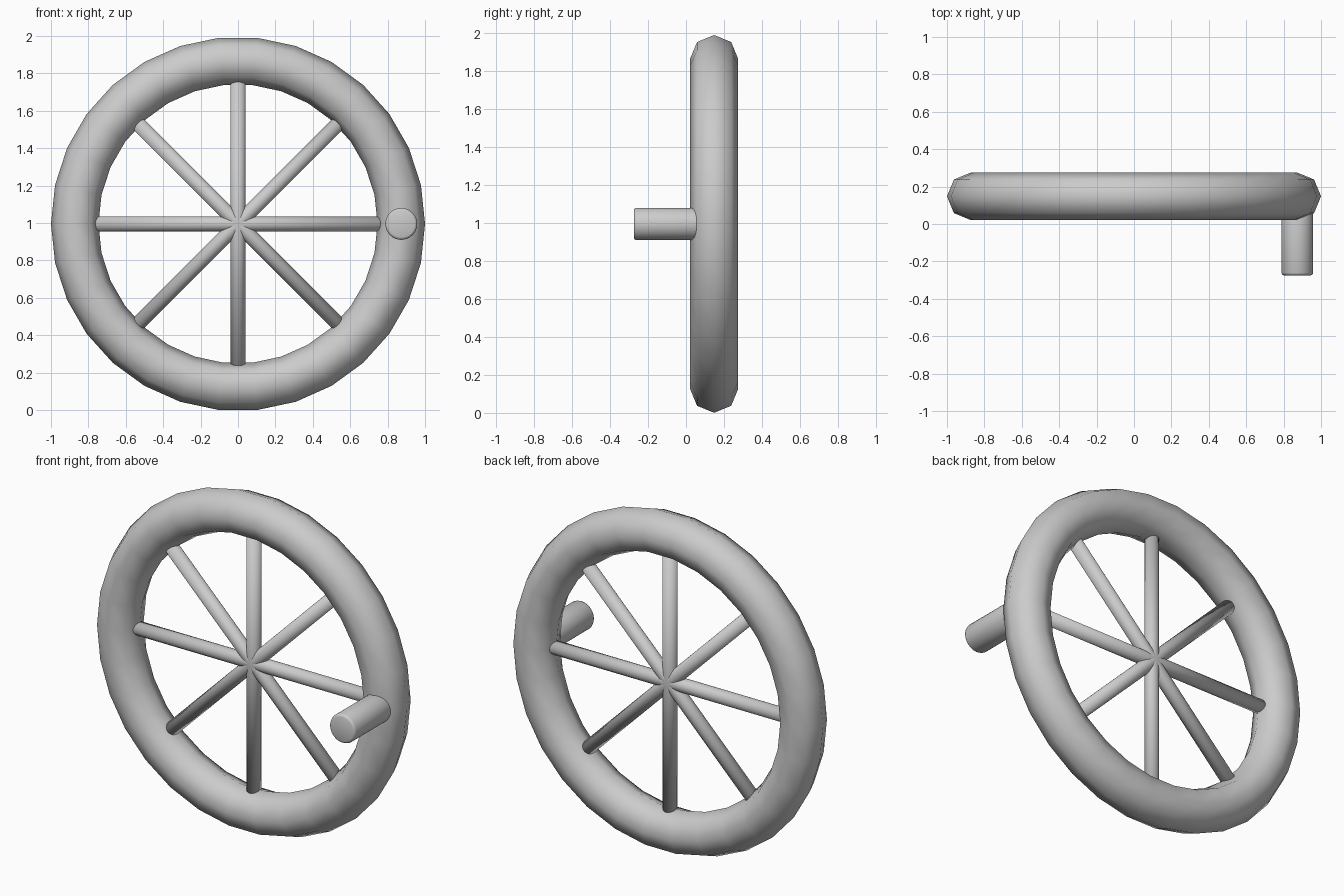
import bpy
from math import pi

if "Cube" in bpy.data.objects:
    bpy.data.objects.remove(bpy.data.objects["Cube"])

CY, CZ = 0.148, 0.995      # wheel centre
R_MAJOR, R_MINOR = 0.873, 0.127


def finish(name):
    ob = bpy.context.object
    ob.name = name
    bpy.ops.object.shade_smooth()
    return ob


def rod(name, radius, length, loc, rot, sides=24):
    bpy.ops.mesh.primitive_cylinder_add(vertices=sides, radius=radius, depth=length,
                                        location=loc, rotation=rot)
    return finish(name)


# Rim: coarse ring with an octagonal section, smooth shaded
bpy.ops.mesh.primitive_torus_add(major_segments=30, minor_segments=8,
                                 major_radius=R_MAJOR, minor_radius=R_MINOR,
                                 location=(0, CY, CZ), rotation=(pi / 2, 0, 0))
finish("rim")

# Spokes: four full-width rods crossing at the centre
for i in range(4):
    rod(f"spoke_rod_{i + 1}", 0.04, 1.62, (0, CY, CZ), (0, i * pi / 4, 0))

# Crank handle on the front of the rim, with a slightly eased end
front, back = -0.275, CY
handle = rod("handle", 0.085, back - front, (R_MAJOR, (front + back) / 2, CZ),
             (pi / 2, 0, 0), 32)
bevel = handle.modifiers.new("eased_end", 'BEVEL')
bevel.width = 0.014
bevel.segments = 2
bevel.limit_method = 'ANGLE'
